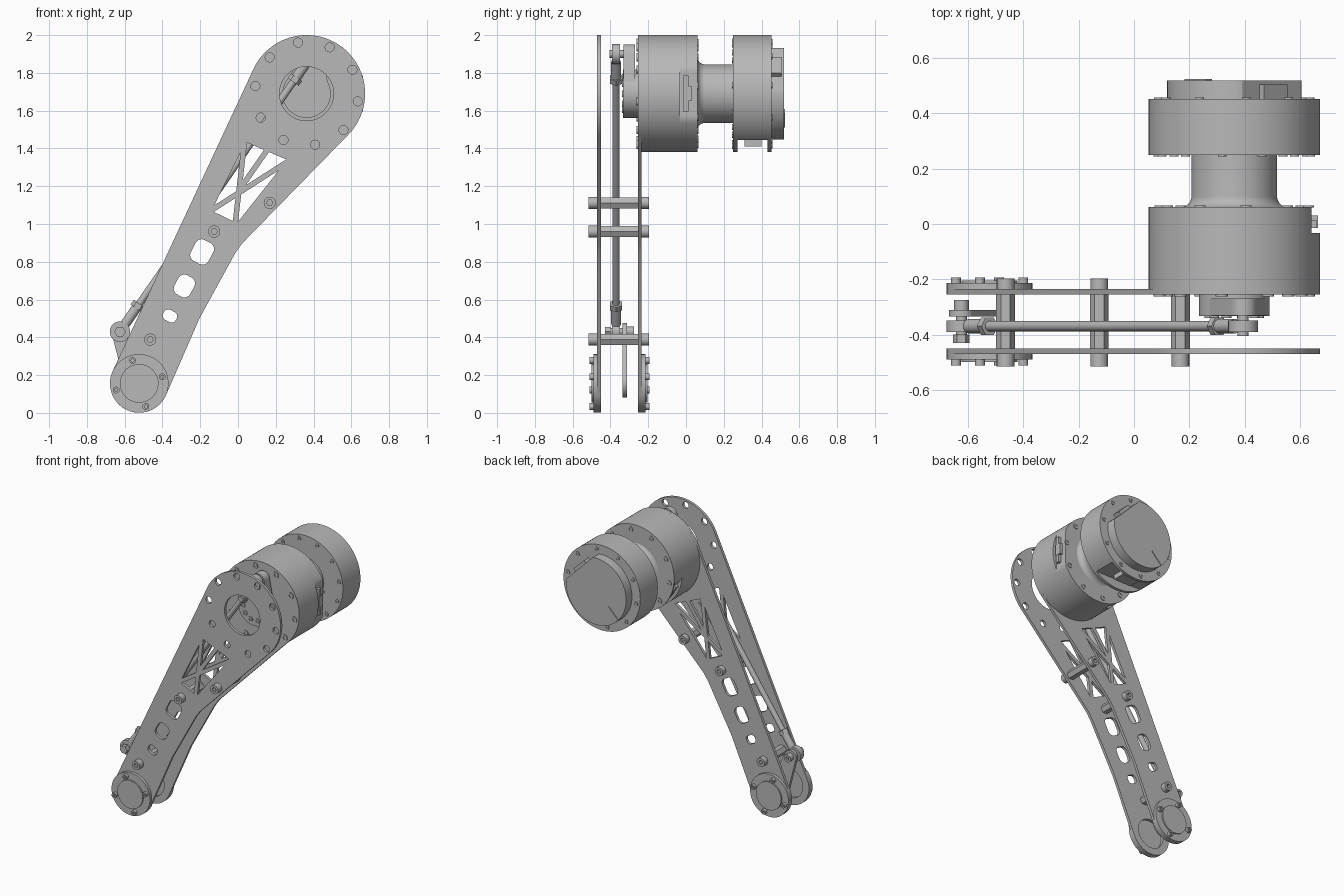
import bpy, bmesh, math
from mathutils import Vector, Matrix

cube = bpy.data.objects.get("Cube")
if cube:
    bpy.data.objects.remove(cube)

grey = bpy.data.materials.new("machined grey")
grey.use_nodes = True
grey.diffuse_color = (0.48, 0.48, 0.48, 1)
grey.node_tree.nodes["Principled BSDF"].inputs["Base Color"].default_value = grey.diffuse_color

HIP = Vector((0.363, 1.69))       # motor axis (x, z)
KNEE = Vector((-0.523, 0.156))    # lower joint axis
CRANK_PIN = Vector((0.395, 1.9))
LEVER_PIN = Vector((-0.625, 0.43))
ROD_Y = -0.37
parts = []


def finish(name, bm):
    bmesh.ops.remove_doubles(bm, verts=bm.verts, dist=1e-5)
    bmesh.ops.recalc_face_normals(bm, faces=bm.faces)
    mesh = bpy.data.meshes.new(name)
    bm.to_mesh(mesh)
    bm.free()
    mesh.materials.append(grey)
    ob = bpy.data.objects.new(name, mesh)
    bpy.context.collection.objects.link(ob)
    parts.append(ob)
    return ob


def arc(c, r, a0, a1, n=32):
    angles = [math.radians(a0 + (a1 - a0) * i / n) for i in range(n + 1)]
    return [Vector((c[0] + r * math.cos(a), c[1] + r * math.sin(a))) for a in angles]


def circle(c, r, n=64):
    return arc(c, r, 0, 360, n)[:-1]


def ring_points(c, r, n, start=0):
    return arc(c, r, start, start + 360, n)[:-1]


def flatted(c, r, angle, dist):
    """Circle with one chord cut flat."""
    n = Vector((math.cos(math.radians(angle)), math.sin(math.radians(angle))))
    return [p - n * max(0, (p - c).dot(n) - dist) for p in circle(c, r, 96)]


def tapered(c1, r1, c2, r2):
    """Outline around two circles of different size."""
    d = c2 - c1
    a = math.degrees(math.atan2(d.y, d.x))
    b = math.degrees(math.acos((r1 - r2) / d.length))
    return arc(c1, r1, a + b, a + 360 - b) + arc(c2, r2, a - b, a + b)


def rectangle(c, w, h, angle, r=0.0):
    rot = Matrix.Rotation(math.radians(angle), 2)
    pts = []
    for k, (sx, sy) in enumerate(((1, 1), (-1, 1), (-1, -1), (1, -1))):
        corner = (sx * (w / 2 - r), sy * (h / 2 - r))
        pts += arc(corner, r, 90 * k, 90 * k + 90, 6) if r else [Vector(corner)]
    return [Vector(c) + rot @ p for p in pts]


def prism(name, outlines, y0, y1):
    """Extrude x-z outlines, inner ones being holes, from y0 to y1."""
    curve = bpy.data.curves.new(name, 'CURVE')
    curve.dimensions = '2D'
    curve.fill_mode = 'BOTH'
    curve.extrude = abs(y1 - y0) / 2
    for pts in outlines:
        s = curve.splines.new('POLY')
        s.points.add(len(pts) - 1)
        for p, co in zip(s.points, pts):
            p.co = (co[0], co[1], 0, 1)
        s.use_cyclic_u = True
    tmp = bpy.data.objects.new(name, curve)
    bpy.context.collection.objects.link(tmp)
    bpy.context.view_layer.update()
    mesh = bpy.data.meshes.new_from_object(
        tmp.evaluated_get(bpy.context.evaluated_depsgraph_get()))
    bm = bmesh.new()
    bm.from_mesh(mesh)
    bpy.data.objects.remove(tmp)
    bpy.data.curves.remove(curve)
    bpy.data.meshes.remove(mesh)
    place = Matrix.Translation((0, (y0 + y1) / 2, 0)) @ Matrix.Rotation(math.pi / 2, 4, 'X')
    bmesh.ops.transform(bm, matrix=place, verts=bm.verts)
    return finish(name, bm)


def screws(name, centres, r, y0, y1):
    """Socket-head screws with hexagonal recesses."""
    loops = []
    for c in centres:
        loops += [circle(c, r, 20), circle(c, r * 0.5, 6)]
    prism(name, loops, y0, y1)


def rod(name, p, q, r, sides=24):
    d = q - p
    bm = bmesh.new()
    m = Matrix.Translation((p + q) / 2) @ d.to_track_quat('Z', 'Y').to_matrix().to_4x4()
    bmesh.ops.create_cone(bm, cap_ends=True, segments=sides, radius1=r, radius2=r,
                          depth=d.length, matrix=m)
    finish(name, bm)


def lathe(name, c, profile):
    bm = bmesh.new()
    vs = [bm.verts.new((c[0] + r, y, c[1])) for r, y in profile]
    es = [bm.edges.new(e) for e in zip(vs, vs[1:])]
    bmesh.ops.spin(bm, geom=vs + es, cent=(c[0], 0, c[1]), axis=(0, 1, 0),
                   angle=2 * math.pi, steps=64)
    finish(name, bm)


# Side plates with lightening holes and lattice window
outline = (arc(HIP, 0.31, -45, 155, 64) + arc(KNEE, 0.155, 155, 338, 40)
           + [Vector((-0.204, 0.50)), Vector((-0.015, 0.845)), Vector((0.02, 0.895))])
window = [(0.04, 1.434), (0.26, 1.34), (-0.005, 1.005), (-0.14, 1.07)]
slots = [rectangle((-0.19, 0.852), 0.125, 0.105, 62, 0.035),
         rectangle((-0.284, 0.672), 0.115, 0.095, 62, 0.035),
         rectangle((-0.36, 0.513), 0.06, 0.075, 62, 0.025)]
hip_bolts = ring_points(HIP, 0.274, 10, 27.5)
braces = [((0.035, 1.44), (-0.015, 1.0)), ((0.27, 1.335), (-0.145, 1.07)),
          ((0.16, 1.40), (0.0, 1.17))]
for side, y0, y1 in (("front", -0.47, -0.45), ("rear", -0.255, -0.235)):
    holes = [window, circle(KNEE, 0.105)] + slots
    if side == "front":
        holes += [circle(HIP, 0.143)] + [circle(p, 0.024, 20) for p in hip_bolts]
    prism(side + "_plate", [outline] + holes, y0, y1)
    for p, q in braces:
        p, q = Vector(p), Vector(q)
        d = q - p
        prism(side + "_brace", [rectangle((p + q) / 2, d.length, 0.028,
              math.degrees(math.atan2(d.y, d.x)))], y0, y1)

# Knee bearing caps on both outer faces
for side, y, s in (("front", -0.47, -1), ("rear", -0.235, 1)):
    prism(side + "_knee_flange", [circle(KNEE, 0.155)], y, y + s * 0.021)
    prism(side + "_knee_cap", [circle(KNEE, 0.102)], y + s * 0.021, y + s * 0.03)
    screws(side + "_knee_screws", ring_points(KNEE, 0.127, 4, 16), 0.018, y + s * 0.02, y + s * 0.042)

# Hexagonal standoffs with screw heads
standoffs = [(0.168, 1.112), (-0.126, 0.96), (-0.465, 0.388)]
prism("standoffs", [circle(c, 0.034, 6) for c in standoffs], -0.45, -0.255)
screws("standoff_front_screws", standoffs, 0.032, -0.515, -0.47)
screws("standoff_rear_screws", standoffs, 0.032, -0.235, -0.197)
screws("hip_screws", hip_bolts, 0.022, -0.262, -0.254)

# Front motor with connector pockets
prism("front_motor_case", [circle(HIP, 0.31, 96)], -0.245, -0.033)
pocketed = [p if p.x > HIP.x else q for p, q in
            zip(flatted(HIP, 0.31, 0, 0.28), flatted(HIP, 0.31, 215, 0.27))]
prism("front_motor_cover", [pocketed], -0.033, 0.05)
prism("front_motor_rim", [flatted(HIP, 0.31, 0, 0.28)], 0.05, 0.062)
screws("front_motor_screws", ring_points(HIP, 0.272, 10, 9), 0.02, 0.06, 0.067)
for angle, dist in ((0, 0.285), (215, 0.275)):
    at = HIP + Vector((dist, 0)) @ Matrix.Rotation(math.radians(-angle), 2)
    prism("front_motor_connector", [rectangle(at, 0.03, 0.19, angle)], -0.015, 0.012)
    prism("front_motor_plug", [rectangle(at, 0.035, 0.08, angle)], -0.015, 0.03)

# Neck flared into the front motor
flare = [(0.195 - 0.04 * math.sin(t), 0.1 - 0.04 * math.cos(t))
         for t in (math.pi / 2 * i / 8 for i in range(9))]
lathe("neck", HIP, flare + [(0.155, 0.255)])

# Rear motor with underside pocket and end cover
prism("rear_motor_front_rim", [circle(HIP, 0.31, 96)], 0.25, 0.272)
prism("rear_motor_case", [flatted(HIP, 0.31, -90, 0.245)], 0.272, 0.432)
prism("rear_motor_back_rim", [circle(HIP, 0.31, 96)], 0.432, 0.452)
prism("rear_motor_connector", [rectangle(HIP - Vector((0, 0.26)), 0.14, 0.04, 0)], 0.31, 0.40)
screws("rear_motor_front_screws", ring_points(HIP, 0.28, 12, 9), 0.016, 0.244, 0.252)
screws("rear_motor_back_screws", ring_points(HIP, 0.278, 10, 9), 0.016, 0.45, 0.457)
prism("end_cover", [flatted(HIP, 0.243, 45, 0.19)], 0.45, 0.52)
prism("end_connector", [rectangle(HIP + Vector((0.14, 0.14)), 0.03, 0.12, 45)], 0.45, 0.505)
prism("end_cable_clip", [rectangle(HIP - Vector((0.13, 0.13)), 0.11, 0.03, 45)], 0.51, 0.525)

# Crank on the motor output
prism("crank_disc", [circle(HIP, 0.128)], -0.333, -0.245)
prism("crank_arm", [tapered(HIP, 0.122, CRANK_PIN, 0.05)], -0.332, -0.27)
screws("crank_screws", ring_points(HIP, 0.09, 10, 0), 0.018, -0.34, -0.332)

# Lever at the knee
prism("knee_lever", [tapered(KNEE, 0.075, LEVER_PIN, 0.045)], -0.335, -0.312)

# Push rod with ball-joint ends
a = Vector((LEVER_PIN.x, ROD_Y, LEVER_PIN.y))
b = Vector((CRANK_PIN.x, ROD_Y, CRANK_PIN.y))
u = (b - a).normalized()
rod("push_rod", a + u * 0.1, b - u * 0.1, 0.019)
for label, pin, c, d in (("lower", LEVER_PIN, a, u), ("upper", CRANK_PIN, b, -u)):
    prism(label + "_rod_eye", [circle(pin, 0.054, 32), circle(pin, 0.034, 24)],
          ROD_Y - 0.021, ROD_Y + 0.021)
    prism(label + "_ball", [circle(pin, 0.034, 24)], ROD_Y - 0.015, ROD_Y + 0.015)
    rod(label + "_rod_shank", c + d * 0.05, c + d * 0.17, 0.026)
    rod(label + "_jam_nut", c + d * 0.15, c + d * 0.18, 0.036, 6)
    prism(label + "_pin", [circle(pin, 0.02, 20)], -0.405, -0.3)
prism("lever_nut", [circle(LEVER_PIN, 0.03, 6)], -0.43, -0.4)
screws("lever_bolt_head", [LEVER_PIN], 0.027, -0.312, -0.275)

# Smooth round walls while keeping edges crisp
bpy.ops.object.select_all(action='DESELECT')
for ob in parts:
    ob.select_set(True)
bpy.context.view_layer.objects.active = parts[0]
bpy.ops.object.shade_smooth_by_angle(angle=math.radians(30))
